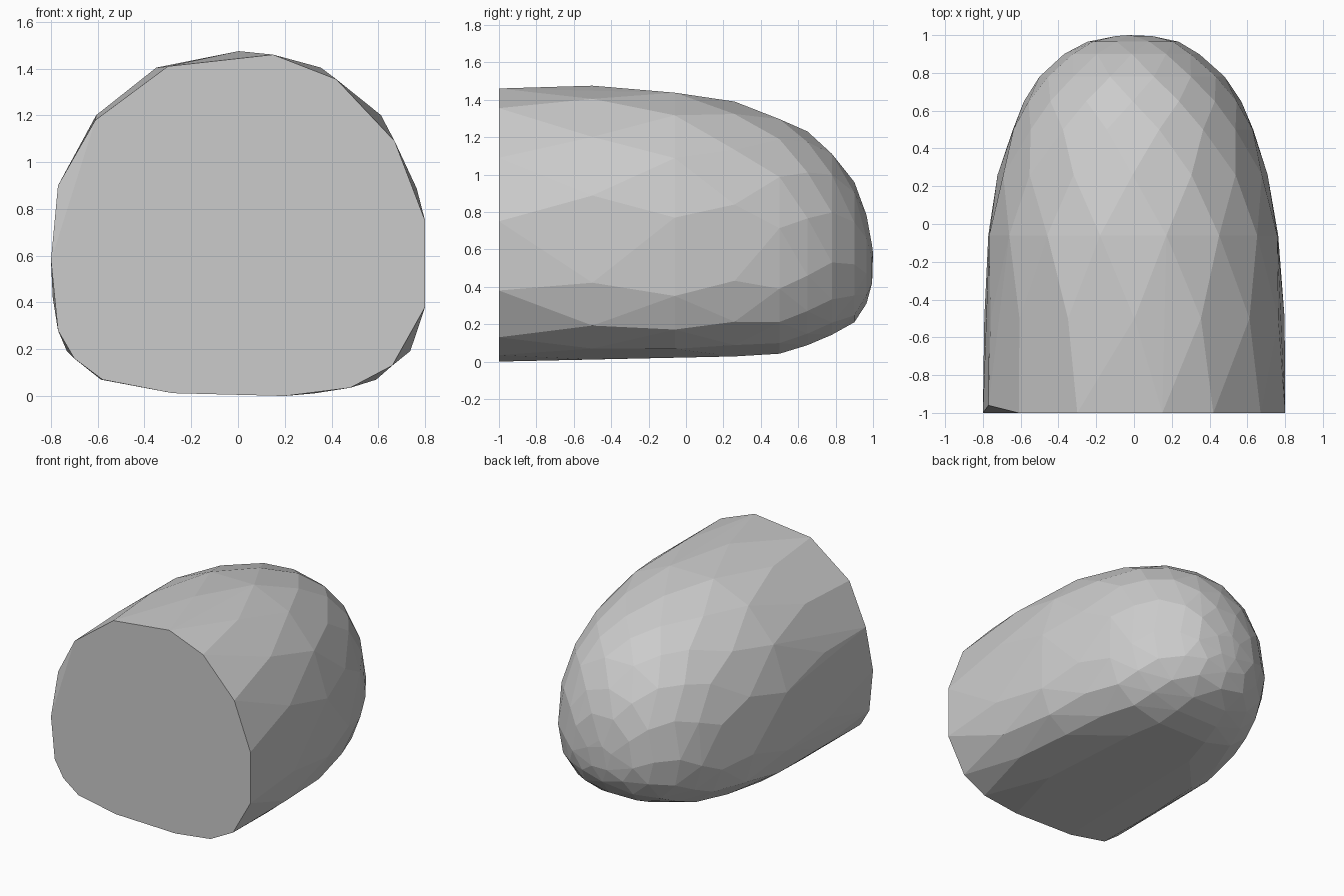
import bpy, bmesh, math

if "Cube" in bpy.data.objects:
    bpy.data.objects.remove(bpy.data.objects["Cube"])

# Flat front outline (x, z), slightly irregular
FRONT = [(.8, .75), (.8, .38), (.66, .13), (.48, .035), (.2, 0), (-.28, .012),
         (-.58, .07), (-.70, .16), (-.77, .28), (-.8, .58), (-.77, .90),
         (-.61, 1.18), (-.30, 1.41), (.15, 1.46), (.42, 1.355), (.67, 1.09)]

# Body rings: y, left x, right x, bottom z, widest z, top z, point count
RINGS = [(-.50, -.795, .80, .004, .58, 1.475, 15),
         (-.06, -.78, .772, .012, .57, 1.453, 16),
         (.26, -.725, .71, .02, .56, 1.39, 15),
         (.50, -.65, .64, .035, .55, 1.31, 16),
         (.65, -.585, .57, .08, .54, 1.23, 15),
         (.78, -.50, .48, .135, .53, 1.125, 14),
         (.90, -.37, .345, .21, .52, .96, 12),
         (.965, -.25, .24, .31, .51, .80, 9),
         (.995, -.10, .10, .40, .51, .62, 5)]


def power(v, n):
    return math.copysign(abs(v) ** (2 / n), v)


def ring_points(i, y, xl, xr, zb, zm, zt, count):
    # Rounded dome above, squarer flattened curve below, softening to the nose
    t = max(0, y)
    low, high = 3.5 - 1.4 * t, 2.2 - .15 * t
    for k in range(count):
        a = 2 * math.pi * (k + .5 * (i % 2)) / count + math.pi / 2
        c, s = math.cos(a), math.sin(a)
        n = high if s >= 0 else low
        x = (xl + xr) / 2 + (xr - xl) / 2 * power(c, n)
        z = zm + power(s, n) * ((zt - zm) if s >= 0 else (zm - zb))
        yield (x, y, z)


bm = bmesh.new()
for x, z in FRONT:
    chipped = (x, z) == (-.77, .90)
    bm.verts.new((x, -.96 if chipped else -1, z))
for i, ring in enumerate(RINGS):
    for p in ring_points(i, *ring):
        bm.verts.new(p)
bm.verts.new((-.03, 1, .58))

# Faceted skin around all rings
hull = bmesh.ops.convex_hull(bm, input=bm.verts[:])
loose = [v for v in bm.verts if not v.link_faces]
bmesh.ops.delete(bm, geom=loose, context='VERTS')
bmesh.ops.dissolve_limit(bm, angle_limit=math.radians(3),
                         verts=bm.verts[:], edges=bm.edges[:])
bmesh.ops.recalc_face_normals(bm, faces=bm.faces[:])

mesh = bpy.data.meshes.new("rounded_stone")
bm.to_mesh(mesh)
bm.free()
bpy.context.collection.objects.link(bpy.data.objects.new("rounded_stone", mesh))
